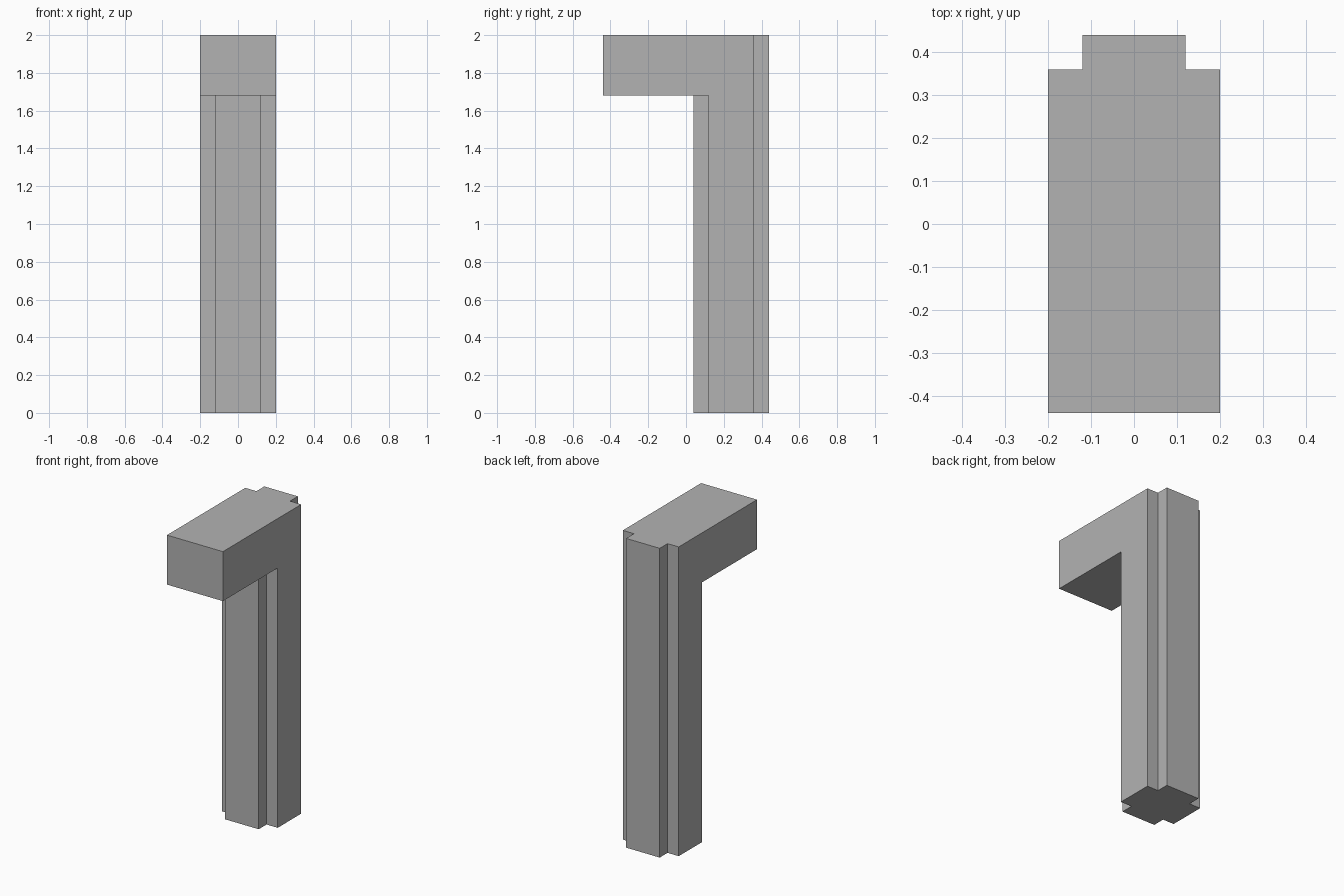
import bpy
import bmesh

cube = bpy.data.objects.get("Cube")
if cube:
    bpy.data.objects.remove(cube, do_unlink=True)

HALF, CORE = 0.2, 0.12          # half width of the post, and of its narrow ribs
FRONT, BACK = -0.44, 0.44       # front of the arm, back of the post
POST_FRONT, NOTCH = 0.04, 0.08
UNDER, TOP = 1.68, 2.0          # underside and top of the arm


def mirrored(right_side):
    """Close an outline given by its +x half."""
    return right_side + [(-x, y) for x, y in reversed(right_side)]


def cap(bm, outline, z):
    bm.faces.new([bm.verts.new((x, y, z)) for x, y in outline])


def walls(bm, outline, z0, z1):
    for (ax, ay), (bx, by) in zip(outline, outline[1:] + outline[:1]):
        corners = [(ax, ay, z0), (bx, by, z0), (bx, by, z1), (ax, ay, z1)]
        bm.faces.new([bm.verts.new(c) for c in corners])


# Plan outlines: notched post, arm with its rear rib, exposed arm underside
shoulder = [(HALF, POST_FRONT + NOTCH), (HALF, BACK - NOTCH),
            (CORE, BACK - NOTCH), (CORE, BACK)]
post = mirrored([(CORE, POST_FRONT), (CORE, POST_FRONT + NOTCH)] + shoulder)
arm = mirrored([(HALF, FRONT)] + shoulder)
underside = mirrored([(HALF, FRONT), (HALF, POST_FRONT + NOTCH),
                      (CORE, POST_FRONT + NOTCH), (CORE, POST_FRONT)])

# One fused solid
bm = bmesh.new()
cap(bm, post, 0)
walls(bm, post, 0, UNDER)
cap(bm, underside, UNDER)
walls(bm, arm, UNDER, TOP)
cap(bm, arm, TOP)
bmesh.ops.remove_doubles(bm, verts=bm.verts[:], dist=0.0001)
bmesh.ops.recalc_face_normals(bm, faces=bm.faces[:])
bmesh.ops.dissolve_limit(bm, angle_limit=0.01, verts=bm.verts[:], edges=bm.edges[:])

mesh = bpy.data.meshes.new("post_with_arm")
bm.to_mesh(mesh)
bm.free()
obj = bpy.data.objects.new("post_with_arm", mesh)
bpy.context.collection.objects.link(obj)

# Plain grey
grey = bpy.data.materials.new("grey")
grey.use_nodes = True
colour = (0.45, 0.45, 0.45, 1)
grey.diffuse_color = colour
grey.node_tree.nodes["Principled BSDF"].inputs["Base Color"].default_value = colour
mesh.materials.append(grey)
